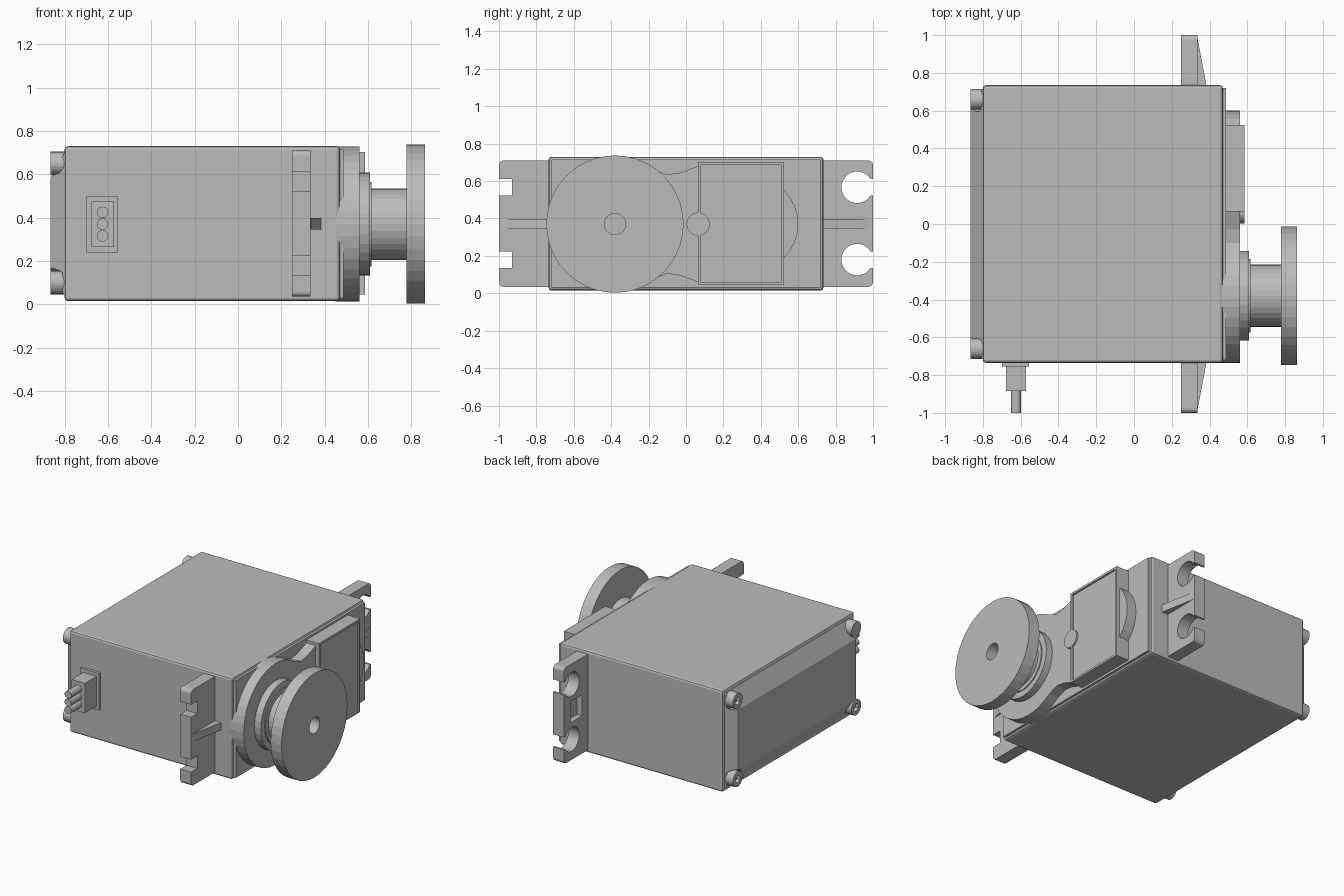
import bpy, bmesh, math
from mathutils import Matrix, Vector

cube = bpy.data.objects.get("Cube")
if cube:
    bpy.data.objects.remove(cube, do_unlink=True)

grey = bpy.data.materials.new("plain grey")
grey.use_nodes = True
COLOUR = (0.5, 0.5, 0.5, 1)
grey.diffuse_color = COLOUR
grey.node_tree.nodes["Principled BSDF"].inputs["Base Color"].default_value = COLOUR

MID = 0.37      # height of the centre line
SHAFT = -0.38   # y of the output shaft


def finish(name, bm):
    bmesh.ops.recalc_face_normals(bm, faces=bm.faces)
    mesh = bpy.data.meshes.new(name)
    bm.to_mesh(mesh)
    bm.free()
    mesh.materials.append(grey)
    obj = bpy.data.objects.new(name, mesh)
    bpy.context.collection.objects.link(obj)
    return obj


def box(name, x, y, z, bevel=0):
    bm = bmesh.new()
    bmesh.ops.create_cube(bm, size=1)
    for v in bm.verts:
        v.co = Vector([(r[0] + r[1]) / 2 + c * (r[1] - r[0]) for c, r in zip(v.co, (x, y, z))])
    if bevel:
        bmesh.ops.bevel(bm, geom=bm.edges[:], offset=bevel, segments=2, profile=0.5, affect='EDGES')
    return finish(name, bm)


def cylinder(name, start, axis, length, radius, sides=32):
    direction = Vector((1, 0, 0)) if axis == 'X' else Vector((0, 1, 0))
    bm = bmesh.new()
    bmesh.ops.create_cone(bm, cap_ends=True, segments=sides, radius1=radius, radius2=radius, depth=length)
    turn = direction.to_track_quat('Z', 'Y').to_matrix().to_4x4()
    bm.transform(Matrix.Translation(Vector(start) + direction * length / 2) @ turn)
    return finish(name, bm)


def prism(name, points, x0, x1):
    """Extrude a (y, z) outline along x."""
    bm = bmesh.new()
    face = bm.faces.new([bm.verts.new((x0, y, z)) for y, z in points])
    out = bmesh.ops.extrude_face_region(bm, geom=[face])["geom"]
    for v in out:
        if isinstance(v, bmesh.types.BMVert):
            v.co.x = x1
    return finish(name, bm)


def cut(target, cutters, operation='DIFFERENCE'):
    for c in cutters:
        mod = target.modifiers.new("cut", 'BOOLEAN')
        mod.operation, mod.solver, mod.object = operation, 'EXACT', c
        with bpy.context.temp_override(object=target, active_object=target):
            bpy.ops.object.modifier_apply(modifier=mod.name)
        bpy.data.objects.remove(c, do_unlink=True)


# Main case and stepped lid
box("case", (-0.80, 0.47), (-0.735, 0.735), (0.015, 0.73), 0.015)
box("lid", (0.45, 0.487), (-0.72, 0.72), (0.03, 0.715))

# Back cover: tapered, with pockets for the corner screws
cover = box("back_cover", (-0.865, -0.79), (-0.725, 0.725), (0.022, 0.718))
for v in cover.data.vertices:
    if v.co.x < -0.83:
        v.co.y = math.copysign(0.655, v.co.y)
        v.co.z = MID + math.copysign(0.215, v.co.z - MID)
corners = [(y, z) for y in (-0.66, 0.66) for z in (0.10, 0.65)]
cut(cover, [cylinder("pocket", (-0.9, y, z), 'X', 0.09, 0.065) for y, z in corners])
for y, z in corners:
    screw = cylinder("cover_screw", (-0.865, y, z), 'X', 0.07, 0.054, 24)
    cut(screw, [cylinder("socket", (-0.9, y, z), 'X', 0.06, 0.028, 6)])

# Gear housing: round end that necks into the raised cover
arc = [math.radians(55 + i * 250 / 28) for i in range(29)]
outline = [(SHAFT + 0.357 * math.cos(a), MID + 0.357 * math.sin(a)) for a in arc]
neck = [(-0.10, 0.265), (-0.03, 0.275), (0.09, 0.32)]
outline += [(y, MID - h) for y, h in neck] + [(y, MID + h) for y, h in reversed(neck)]
prism("gear_housing", outline, 0.45, 0.56)

# Raised cover with rim, side boss and small post
raised = box("raised_cover", (0.45, 0.585), (0.065, 0.525), (0.045, 0.702))
cut(raised, [box("recess", (0.573, 0.65), (0.08, 0.51), (0.06, 0.687))])
cylinder("side_boss", (0.45, 0.345, MID), 'X', 0.11, 0.255)
cylinder("small_post", (0.5, 0.065, MID), 'X', 0.085, 0.062, 24)

# Output shaft and round horn
cylinder("bearing_ring", (0.5, SHAFT, MID), 'X', 0.11, 0.237)
cylinder("bearing_collar", (0.55, SHAFT, MID), 'X', 0.067, 0.195)
hub = cylinder("horn_hub", (0.55, SHAFT, MID), 'X', 0.23, 0.165)
cut(hub, [cylinder("bore", (0.66, SHAFT, MID), 'X', 0.2, 0.042, 24)])
horn = cylinder("horn_disc", (0.777, SHAFT, MID), 'X', 0.085, 0.367, 40)
spots = [(SHAFT + 0.26 * c, MID + 0.26 * s) for c, s in ((1, 0), (0, 1), (-1, 0), (0, -1))]
holes = [cylinder("hole", (0.7, y, z), 'X', 0.3, 0.067) for y, z in spots]
holes.append(cylinder("centre_hole", (0.7, SHAFT, MID), 'X', 0.3, 0.057, 24))
cut(horn, holes)

# Mounting ears with open screw slots, a rib and a rear pocket
for side, label in ((1, "rear"), (-1, "front")):
    def span(a, b):
        return tuple(sorted((side * a, side * b)))
    r, points = 0.025, [(0.7, 0.71), (0.7, 0.035)]
    for z, start in ((0.035 + r, -90), (0.71 - r, 0)):
        for i in range(5):
            a = math.radians(start + i * 22.5)
            points.append((1 - r + r * math.cos(a), z + r * math.sin(a)))
    ear = prism(label + "_ear", [(side * y, z) for y, z in points], 0.25, 0.335)
    tools = []
    for z in (0.18, 0.567):
        tools.append(cylinder("slot_hole", (0.2, side * 0.915, z), 'X', 0.2, 0.084))
        tools.append(box("slot", (0.2, 0.4), span(0.93, 1.1), (z - 0.044, z + 0.044)))
    tools.append(box("ear_pocket", (0.2, 0.29), span(0.8, 0.93), (0.3, 0.45)))
    cut(ear, tools)
    rib = box(label + "_rib", (0.32, 0.39), span(0.7, 0.985), (0.345, 0.398))
    for v in rib.data.vertices:
        if v.co.x > 0.35 and abs(v.co.y) > 0.9:
            v.co.x = 0.336

# Cable connector with three pins
box("connector_base", (-0.70, -0.555), (-0.755, -0.7), (0.24, 0.5))
box("connector_body", (-0.677, -0.573), (-0.885, -0.7), (0.265, 0.475))
for i in (-1, 0, 1):
    cylinder("connector_pin", (-0.625, -1, MID + i * 0.054), 'Y', 0.2, 0.0265, 20)
